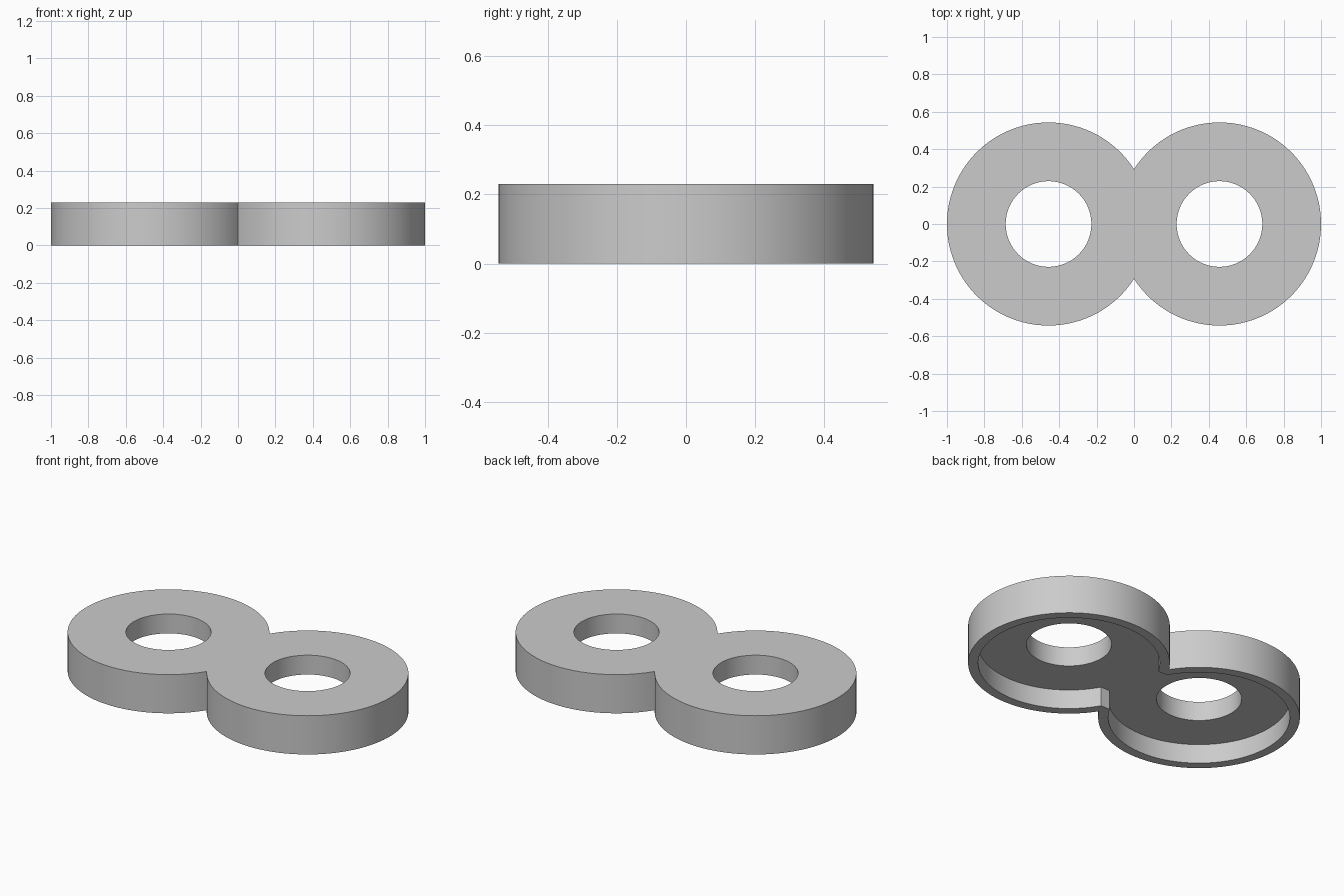
import bpy
import bmesh
from math import pi, sin, cos, acos, asin, sqrt

if "Cube" in bpy.data.objects:
    bpy.data.objects.remove(bpy.data.objects["Cube"], do_unlink=True)

CENTRE = 0.457        # distance of each ring's centre from the middle
OUTER = 0.543
INNER = 0.489         # radius of the hollow underneath
HOLE = 0.229
HEIGHT, FLOOR = 0.23, 0.115
NECK = 0.24           # half width of the hollow's straight neck
STEPS = 96


def double_outline(radius, start):
    """Two arcs facing left and right; start is the angle where each leaves the neck."""
    arc = [start + (2 * pi - 2 * start) * i / STEPS for i in range(STEPS + 1)]
    right = [(-CENTRE + radius * cos(a), radius * sin(a)) for a in arc]
    left = [(-x, -y) for x, y in right]
    points = right + left
    # drop points that coincide where the arcs meet
    return [p for i, p in enumerate(points)
            if abs(p[0] - points[i - 1][0]) + abs(p[1] - points[i - 1][1]) > 1e-5]


def circle(cx, radius):
    return [(cx + radius * cos(2 * pi * i / STEPS), radius * sin(2 * pi * i / STEPS))
            for i in range(STEPS)]


bm = bmesh.new()


def wall(points, low, high):
    """Vertical wall along a closed outline; returns its bottom and top edges."""
    rings = []
    for z in (low, high):
        verts = [bm.verts.new((x, y, z)) for x, y in points]
        rings.append((verts, [bm.edges.new((verts[i - 1], verts[i])) for i in range(len(verts))]))
    (a, bottom), (b, top) = rings
    for i in range(len(a)):
        bm.faces.new((a[i - 1], a[i], b[i], b[i - 1]))
    return bottom, top


def cap(edges, z):
    bmesh.ops.triangle_fill(bm, edges=edges, use_beauty=True, normal=(0, 0, z))


# Outside wall, hollow wall and the two hole walls
outer_low, outer_top = wall(double_outline(OUTER, acos(CENTRE / OUTER)), 0, HEIGHT)
hollow_low, hollow_top = wall(double_outline(INNER, asin(NECK / INNER)), 0, FLOOR)
hole_low, hole_top = [], []
for side in (-1, 1):
    low, top = wall(circle(side * CENTRE, HOLE), FLOOR, HEIGHT)
    hole_low += low
    hole_top += top

# Rim underside, hollow ceiling and top face
cap(outer_low + hollow_low, -1)
cap(hollow_top + hole_low, -1)
cap(outer_top + hole_top, 1)
bmesh.ops.recalc_face_normals(bm, faces=bm.faces)

mesh = bpy.data.meshes.new("double_ring_cover")
bm.to_mesh(mesh)
bm.free()
cover = bpy.data.objects.new("double_ring_cover", mesh)
bpy.context.collection.objects.link(cover)

# Plain grey finish
grey = bpy.data.materials.new("plain_grey")
grey.use_nodes = True
colour = (0.6, 0.6, 0.6, 1)
grey.diffuse_color = colour
grey.node_tree.nodes["Principled BSDF"].inputs["Base Color"].default_value = colour
mesh.materials.append(grey)

bpy.ops.object.select_all(action="DESELECT")
cover.select_set(True)
bpy.context.view_layer.objects.active = cover
bpy.ops.object.shade_smooth_by_angle(angle=pi / 6)
